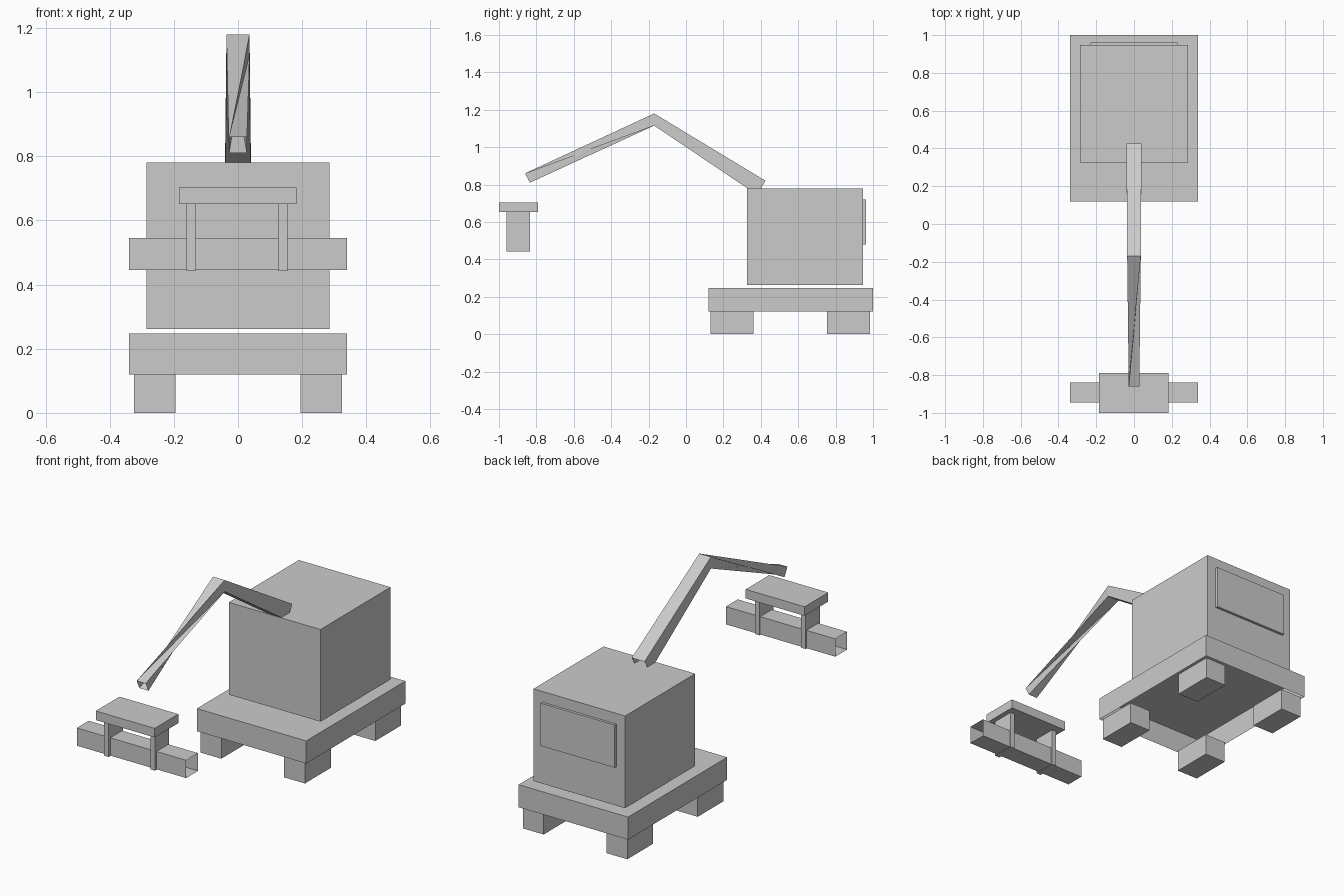
import bpy, bmesh
from mathutils import Vector

cube = bpy.data.objects.get("Cube")
if cube:
    bpy.data.objects.remove(cube, do_unlink=True)

grey = bpy.data.materials.new("plain_grey")
grey.use_nodes = True
GREY = (0.6, 0.6, 0.6, 1)
grey.diffuse_color = GREY
grey.node_tree.nodes["Principled BSDF"].inputs["Base Color"].default_value = GREY


def finish(name, bm):
    mesh = bpy.data.meshes.new(name)
    bm.to_mesh(mesh)
    bm.free()
    mesh.materials.append(grey)
    obj = bpy.data.objects.new(name, mesh)
    bpy.context.collection.objects.link(obj)
    return obj


def box(name, low, high, open_sides=()):
    """Box between two corners; faces pointing along open_sides are left out."""
    low, high = Vector(low), Vector(high)
    bm = bmesh.new()
    bmesh.ops.create_cube(bm, size=1)
    bm.normal_update()
    gone = [f for f in bm.faces if any(f.normal.dot(Vector(d)) > 0.9 for d in open_sides)]
    bmesh.ops.delete(bm, geom=gone, context='FACES')
    bmesh.ops.scale(bm, vec=high - low, verts=bm.verts)
    bmesh.ops.translate(bm, vec=(low + high) / 2, verts=bm.verts)
    return finish(name, bm)


# Base, open underneath, on four feet
box("base", (-0.34, 0.12, 0.12), (0.34, 1.0, 0.247), [(0, 0, -1)])
for side, x in (("right", -0.325), ("left", 0.195)):
    for end, y in (("front", 0.13), ("rear", 0.755)):
        box(f"{end}_{side}_foot", (x, y, 0), (x + 0.13, y + 0.23, 0.12))

# Body and rear panel
box("body", (-0.285, 0.325, 0.262), (0.285, 0.947, 0.78))
box("rear_panel", (-0.23, 0.947, 0.48), (0.23, 0.962, 0.72))


# Bent arm: open tube through three rings, the forearm twisted a quarter turn
def ring(bm, half, top, bottom):
    corners = [(-half, *top), (half, *top), (half, *bottom), (-half, *bottom)]
    return [bm.verts.new(c) for c in corners]


bm = bmesh.new()
foot = ring(bm, 0.04, (0.425, 0.82), (0.38, 0.745))
elbow = ring(bm, 0.036, (-0.17, 1.18), (-0.17, 1.115))
tip = ring(bm, 0.028, (-0.86, 0.86), (-0.835, 0.81))
for i in range(4):
    j = (i + 1) % 4
    bm.faces.new((foot[i], foot[j], elbow[j], elbow[i]))
    a, b = tip[i - 1], tip[i]
    bm.faces.new((elbow[i], elbow[j], a))
    bm.faces.new((elbow[j], b, a))
bmesh.ops.recalc_face_normals(bm, faces=bm.faces)
finish("arm", bm)

# Working head: hollow beam held by two straps under a plate
box("head_beam", (-0.34, -0.945, 0.445), (0.34, -0.84, 0.545), [(1, 0, 0), (-1, 0, 0)])
box("head_plate", (-0.184, -1.0, 0.652), (0.182, -0.79, 0.703))
for side, x in (("right", -0.16), ("left", 0.127)):
    box(f"{side}_head_strap", (x, -0.96, 0.443), (x + 0.028, -0.833, 0.652))
